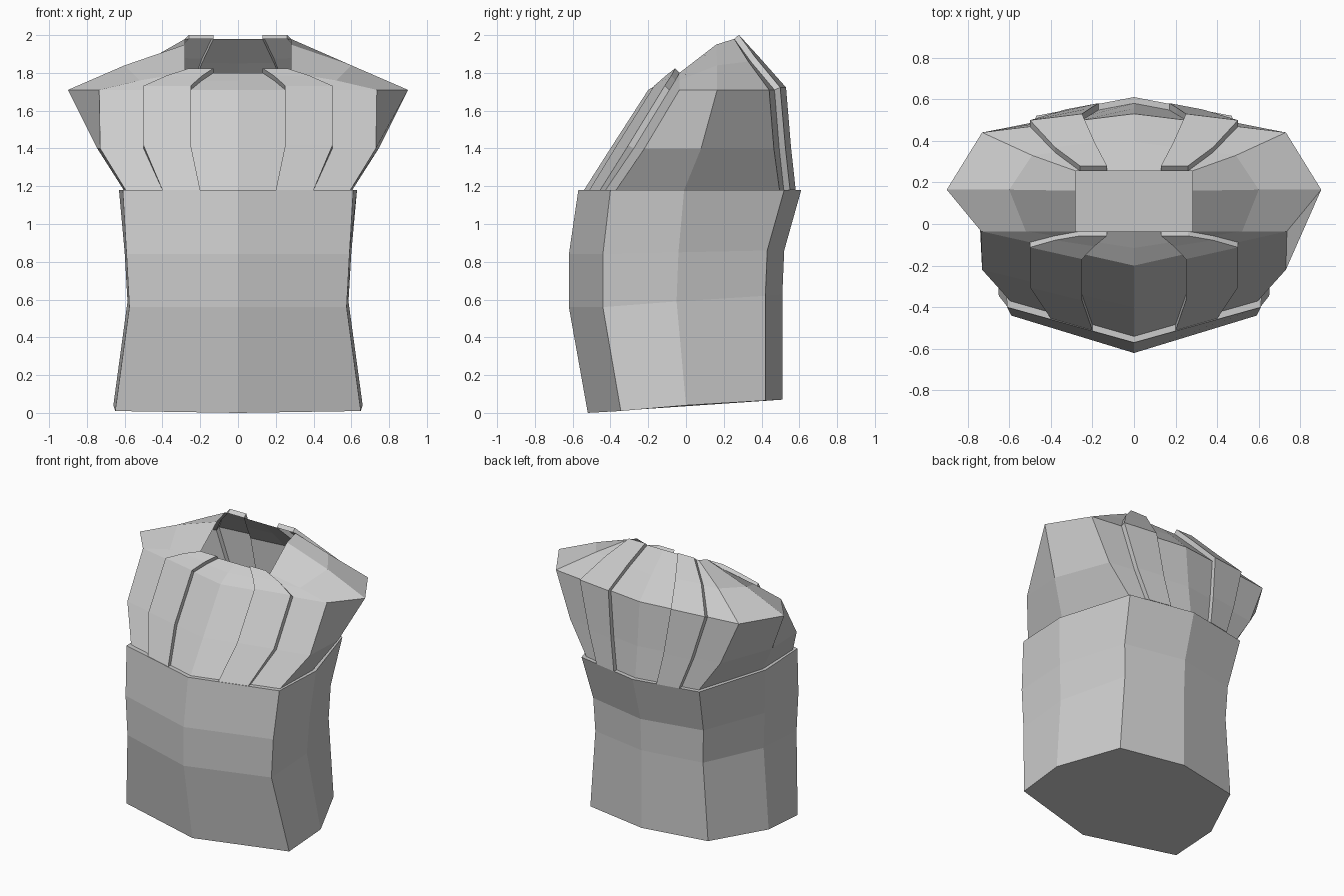
import bpy, bmesh

if "Cube" in bpy.data.objects:
    bpy.data.objects.remove(bpy.data.objects["Cube"])


def full_ring(half):
    # half runs from front centre to back centre on +x; mirror it to close the loop
    return half + [(-x, y, z) for x, y, z in reversed(half[1:-1])]


def loft(bm, halves):
    rings = [[bm.verts.new(p) for p in full_ring(h)] for h in halves]
    n = len(rings[0])
    rows = []
    for a, b in zip(rings, rings[1:]):
        rows.append([bm.faces.new((a[i], a[(i + 1) % n], b[(i + 1) % n], b[i]))
                     for i in range(n)])
    return rings, rows


def finish(bm, name):
    bm.normal_update()
    mesh = bpy.data.meshes.new(name)
    bm.to_mesh(mesh)
    bm.free()
    obj = bpy.data.objects.new(name, mesh)
    bpy.context.collection.objects.link(obj)
    return obj


# Lower torso: eight-sided rings, last ring is the ledge under the chest
# columns: front centre, front corner, side, back corner, back centre
lower = [
    [(0, -.52, 0), (.65, -.345, .01), (.66, 0, .04), (.47, .42, .065), (0, .51, .07)],
    [(0, -.62, .56), (.575, -.44, .56), (.585, -.05, .59), (.43, .42, .62), (0, .51, .63)],
    [(0, -.62, .84), (.59, -.44, .84), (.6, -.04, .85), (.44, .43, .86), (0, .52, .86)],
    [(0, -.57, 1.18), (.61, -.40, 1.18), (.63, -.01, 1.18), (.47, .52, 1.18), (0, .61, 1.18)],
    [(0, -.54, 1.18), (.595, -.37, 1.18), (.605, -.01, 1.18), (.45, .495, 1.18), (0, .58, 1.18)],
]
bm = bmesh.new()
rings, _ = loft(bm, lower)
bm.faces.new(list(reversed(rings[0])))
finish(bm, "lower_torso")

# Chest: same columns, from the waist ledge to the open neck
chest = [
    lower[-1],
    [(0, -.40, 1.4), (.73, -.22, 1.4), (.745, .08, 1.4), (.60, .465, 1.4), (0, .555, 1.4)],
    [(0, -.20, 1.71), (.735, -.035, 1.71), (.90, .165, 1.71), (.73, .44, 1.71), (0, .53, 1.71)],
    [(0, -.115, 1.76), (.52, -.035, 1.76), (.60, .165, 1.84), (.49, .33, 1.86), (0, .395, 1.85)],
    [(0, -.035, 1.80), (.28, -.035, 1.80), (.28, .16, 1.95), (.28, .255, 1.98), (0, .255, 1.98)],
]
# inner and outer strap edges (x) on front and back, per ring
front_x = [(.2, .4), (.25, .5), (.25, .5), (.19, .38), (.13, .26)]
back_x = [(.17, .33), (.21, .41), (.25, .5), (.19, .38), (.13, .26)]


def on_edge(centre, corner, x):
    t = x / corner[0]
    return tuple(a + (b - a) * t for a, b in zip(centre, corner))


halves = []
for (fc, fo, side, bo, bc), (f1, f2), (b1, b2) in zip(chest, front_x, back_x):
    halves.append([fc, on_edge(fc, fo, f1), on_edge(fc, fo, f2), fo, side,
                   bo, on_edge(bc, bo, b2), on_edge(bc, bo, b1), bc])

bm = bmesh.new()
rings, rows = loft(bm, halves)
bm.normal_update()

# Raised straps: push the strap columns outward from the shell
strap_cols = (1, 6, 9, 14)
straps = [row[c] for row in rows for c in strap_cols]
new = bmesh.ops.extrude_face_region(bm, geom=straps)["geom"]
old = [f for f in straps if f.is_valid]
if old:
    bmesh.ops.delete(bm, geom=old, context='FACES_ONLY')
faces = [g for g in new if isinstance(g, bmesh.types.BMFace)]
shift = {}
for v in [g for g in new if isinstance(g, bmesh.types.BMVert)]:
    n = sum((f.normal for f in v.link_faces if f in faces), v.normal * 0)
    n.x = 0
    n.normalize()
    if v.co.z < 1.2:
        n.z = 0
    shift[v] = n * .033
for v, d in shift.items():
    v.co += d
finish(bm, "chest_with_straps")
